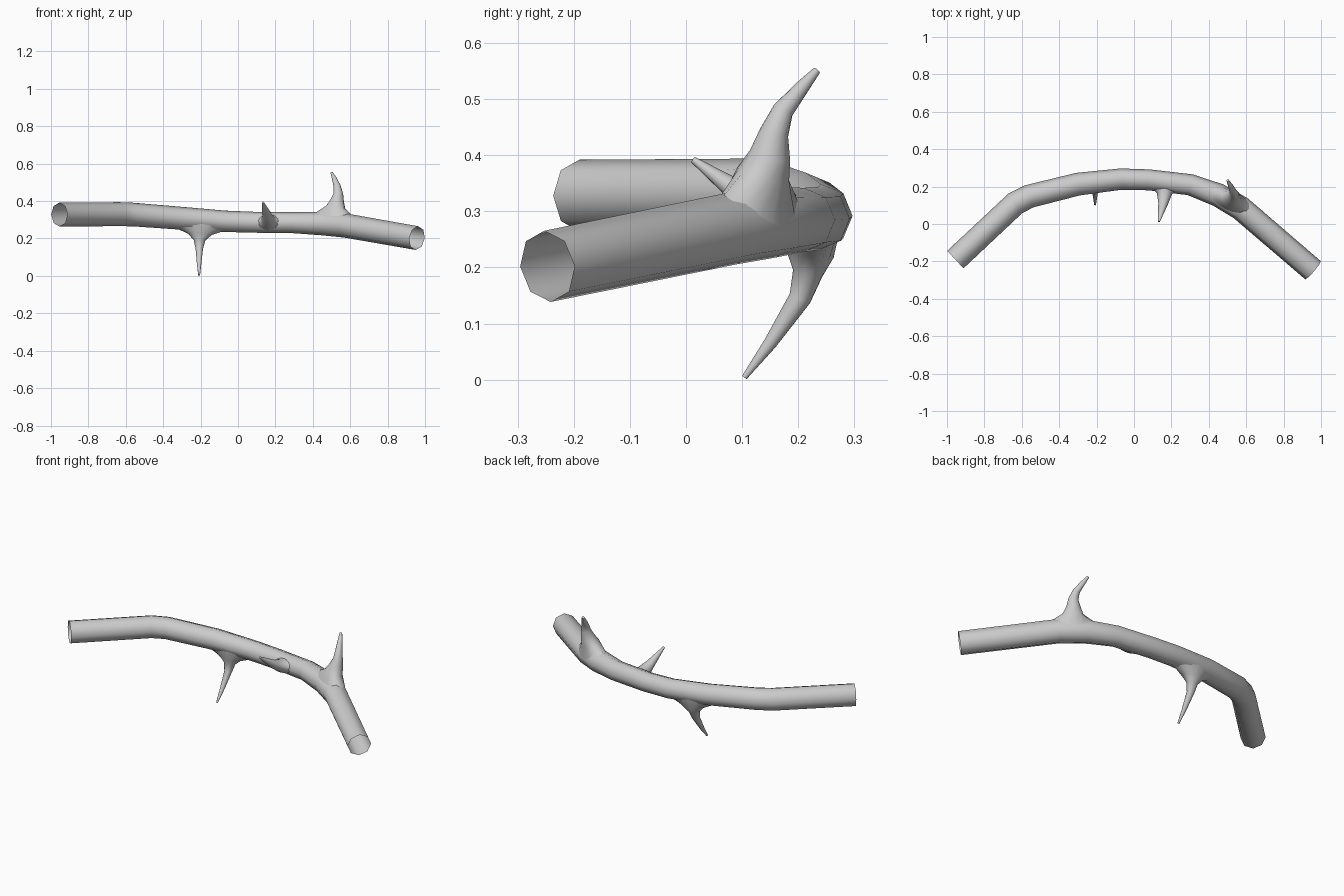
import bpy, bmesh, math
from mathutils import Vector
from mathutils.bvhtree import BVHTree

default = bpy.data.objects.get("Cube")
if default:
    bpy.data.objects.remove(default)

# Single bark colour
bark = bpy.data.materials.new("grey_bark")
bark.use_nodes = True
GREY = (0.6, 0.6, 0.6, 1)
bark.diffuse_color = GREY
bark.node_tree.nodes["Principled BSDF"].inputs["Base Color"].default_value = GREY


def tangent(pts, i):
    a, b = pts[max(i - 1, 0)], pts[min(i + 1, len(pts) - 1)]
    if 0 < i < len(pts) - 1:
        return ((pts[i] - a).normalized() + (b - pts[i]).normalized()).normalized()
    return (b - a).normalized()


def ring(centre, axis, radius, sides, guide, stretch=1.0):
    """Ring across axis; stretch widens it along the guide direction."""
    u = (guide - axis * guide.dot(axis)).normalized()
    v = axis.cross(u)
    angles = [math.tau * k / sides for k in range(sides)]
    return [centre + u * (radius * stretch * math.cos(a)) + v * (radius * math.sin(a))
            for a in angles]


def skin(name, rings, cap_end=False):
    bm = bmesh.new()
    loops = [[bm.verts.new(p) for p in r] for r in rings]
    n = len(loops[0])
    for lo, hi in zip(loops, loops[1:]):
        for k in range(n):
            j = (k + 1) % n
            bm.faces.new((lo[k], lo[j], hi[j], hi[k]))
    if cap_end:
        bm.faces.new(loops[-1])
    bm.normal_update()
    tree = BVHTree.FromBMesh(bm)
    mesh = bpy.data.meshes.new(name)
    bm.to_mesh(mesh)
    bm.free()
    mesh.materials.append(bark)
    obj = bpy.data.objects.new(name, mesh)
    bpy.context.collection.objects.link(obj)
    bpy.ops.object.select_all(action="DESELECT")
    obj.select_set(True)
    bpy.context.view_layer.objects.active = obj
    bpy.ops.object.shade_smooth_by_angle(angle=math.radians(65))
    return tree


# Curved hollow branch, open at both ends: x, y, z, radius
branch = [(-.955, -.19, .328, .064), (-.635, .11, .33, .064), (-.56, .148, .328, .063),
          (-.30, .213, .308, .061), (-.07, .24, .292, .057), (.08, .236, .287, .056),
          (.30, .21, .285, .057), (.45, .155, .28, .063), (.57, .085, .27, .065),
          (.957, -.247, .202, .064)]
path = [Vector(p[:3]) for p in branch]
UP = Vector((0, 0, 1))
tree = skin("branch", [ring(c, tangent(path, i), branch[i][3], 8, UP)
                       for i, c in enumerate(path)])


def thorn(name, points, along, foot):
    """Curved spike whose flared foot is laid onto the branch surface."""
    pts = [Vector(p[:3]) for p in points]
    along = Vector(along).normalized()
    out = (pts[1] - pts[0]).normalized()
    collar = []
    for p in ring(pts[0], out, foot[0], 16, along, foot[1]):
        hit = tree.ray_cast(p + out * 0.2, -out, 0.3)[0]
        collar.append((hit or p) - out * 0.003)
    rings = [collar]
    for i in range(1, len(pts)):
        r, stretch = points[i][3:]
        rings.append(ring(pts[i], tangent(pts, i), r, 16, along, stretch))
    skin(name, rings, cap_end=True)


# Spikes: x, y, z, radius, widening along the branch
thorn("lower_thorn",
      [(-.20, .225, .30), (-.204, .222, .222, .042, 1.5), (-.206, .217, .19, .027, 1.15),
       (-.207, .203, .145, .020, 1), (-.208, .15, .065, .012, 1), (-.208, .104, .004, .005, 1)],
      (1, .1, -.05), (.05, 2.5))
thorn("front_thorn",
      [(.165, .23, .272), (.163, .165, .295, .036, 1.15), (.156, .11, .322, .024, 1.1),
       (.133, .013, .392, .006, 1)],
      (1, -.1, 0), (.042, 1.4))
thorn("upper_thorn",
      [(.51, .125, .28), (.522, .137, .365, .047, 1.15), (.53, .15, .40, .037, 1),
       (.536, .157, .44, .026, 1), (.53, .173, .48, .019, 1), (.515, .206, .52, .013, 1),
       (.501, .233, .551, .007, 1)],
      (1, -.5, -.1), (.058, 2.0))
